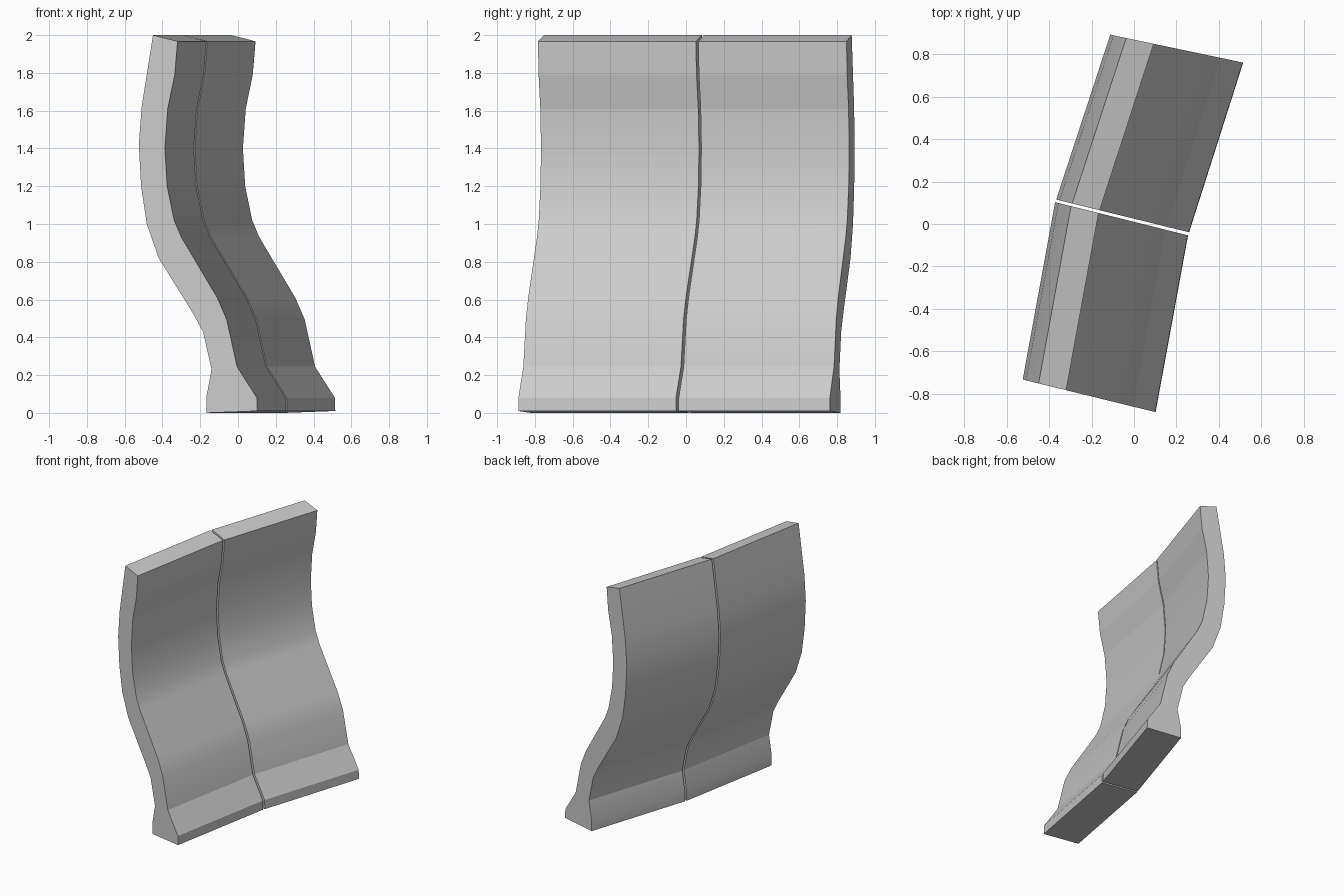
import bpy, bmesh

if "Cube" in bpy.data.objects:
    bpy.data.objects.remove(bpy.data.objects["Cube"])

# Wall cross-section (x, z) at the front end: back side downward, then inner side upward
back = [(-.45, 2.0), (-.51, 1.62), (-.525, 1.42), (-.513, 1.2), (-.483, 1.0),
        (-.42, .82), (-.24, .53), (-.185, .43), (-.14, .23), (-.168, .08), (-.168, 0)]
inner = [(.102, .01), (.10, .08), (-.005, .245), (-.06, .495), (-.11, .61),
         (-.30, .93), (-.338, 1.02), (-.375, 1.2), (-.387, 1.4), (-.372, 1.61),
         (-.335, 1.79), (-.32, 1.967)]
profile = back + inner
creases = {len(back) + i for i in (1, 2, 9, 10)}   # crisp bands on the inner side


def station(dx, y0, slope):
    """Place the profile at one end of a panel; y shifts along the skewed end cut."""
    return [(x + dx, y0 + slope * (x + .52), z) for x, z in profile]


def panel(name, start, end):
    bm = bmesh.new()
    a = [bm.verts.new(p) for p in start]
    b = [bm.verts.new(p) for p in end]
    n = len(a)
    for i in range(n):
        j = (i + 1) % n
        bm.faces.new((a[i], a[j], b[j], b[i]))
    bm.faces.new(a)
    bm.faces.new(b)
    bmesh.ops.recalc_face_normals(bm, faces=bm.faces[:])
    for f in bm.faces:
        f.smooth = True
    for e in bm.edges:
        e.smooth = e.calc_face_angle(0) < .36
    for i in creases:
        bm.edges.get((a[i], b[i])).smooth = False
    me = bpy.data.meshes.new(name)
    bm.to_mesh(me)
    bm.free()
    ob = bpy.data.objects.new(name, me)
    bpy.context.collection.objects.link(ob)


# Two panels meeting at a narrow joint, the second turned slightly
panel("front_wall_panel", station(0, -.735, -.245), station(.153, .102, -.25))
panel("rear_wall_panel", station(.158, .114, -.246), station(.413, .892, -.21))
